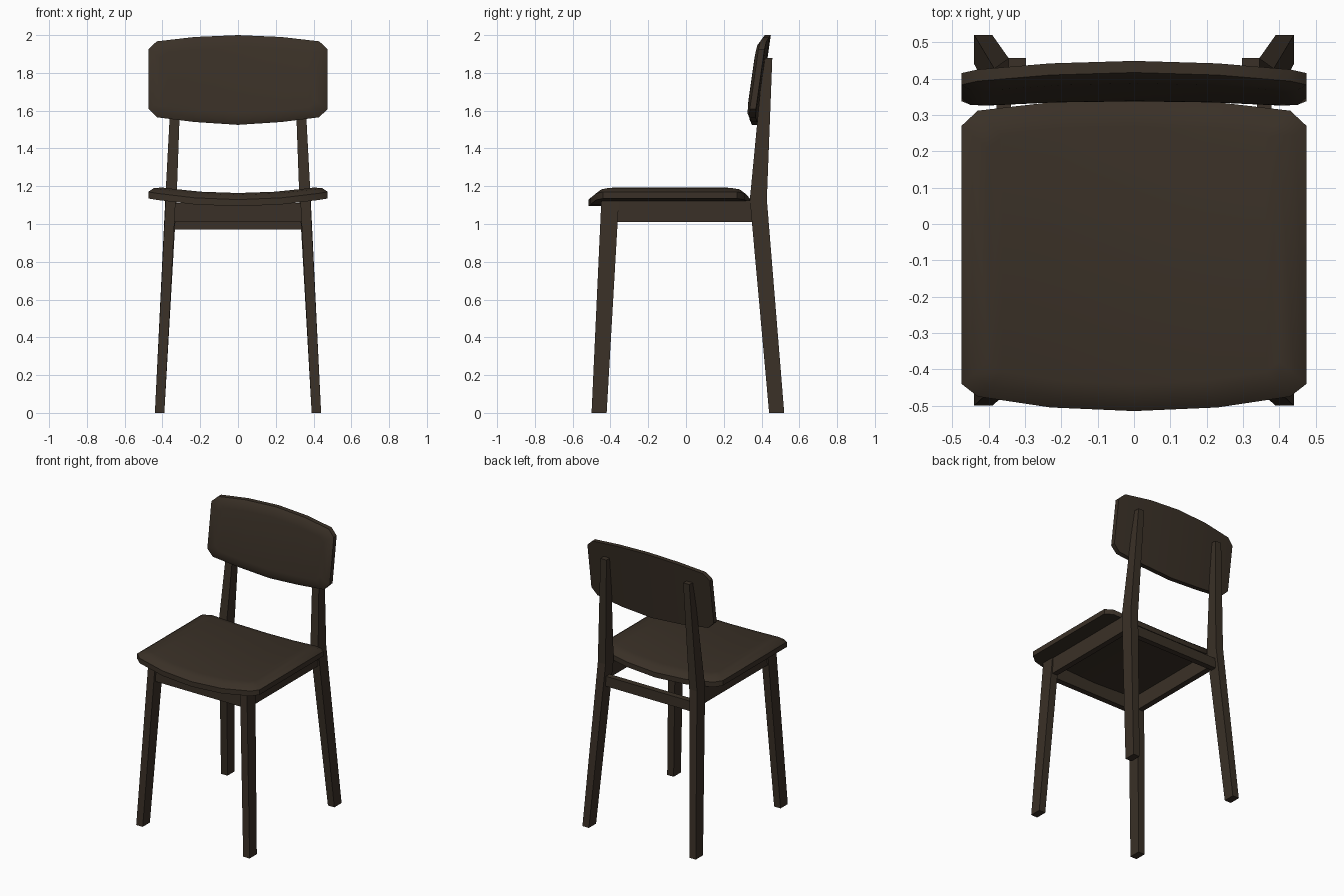
import bpy, bmesh, math

if "Cube" in bpy.data.objects:
    bpy.data.objects.remove(bpy.data.objects["Cube"])

wood = bpy.data.materials.new("dark brown")
wood.diffuse_color = (0.042, 0.030, 0.020, 1)
wood.use_nodes = True
wood.node_tree.nodes["Principled BSDF"].inputs["Base Color"].default_value = wood.diffuse_color


def finish(bm, name, mirror=False, smooth=False):
    bmesh.ops.recalc_face_normals(bm, faces=bm.faces)
    me = bpy.data.meshes.new(name)
    bm.to_mesh(me)
    bm.free()
    ob = bpy.data.objects.new(name, me)
    bpy.context.collection.objects.link(ob)
    me.materials.append(wood)
    if mirror:
        ob.modifiers.new("mirror", 'MIRROR')
    if smooth:
        bpy.ops.object.select_all(action='DESELECT')
        ob.select_set(True)
        bpy.context.view_layer.objects.active = ob
        bpy.ops.object.shade_smooth_by_angle(angle=math.radians(40))
    return ob


def post(name, sections, mirror=False):
    """Four-sided bar through sections (z, x0, x1, y0, y1)."""
    bm = bmesh.new()
    rings = [[bm.verts.new(p) for p in ((x0, y0, z), (x1, y0, z), (x1, y1, z), (x0, y1, z))]
             for z, x0, x1, y0, y1 in sections]
    for a, b in zip(rings, rings[1:]):
        for i in range(4):
            j = (i + 1) % 4
            bm.faces.new((a[i], a[j], b[j], b[i]))
    bm.faces.new(rings[0])
    bm.faces.new(rings[-1])
    return finish(bm, name, mirror)


def pad(name, half, rings, place):
    """Panel with a rounded rim: half outline (u, low, high), rings (inset, height)."""
    cols = [(-u, a, b) for u, a, b in half] + [c for c in reversed(half) if c[0] > 0]
    cols = sorted(set(cols))
    n = len(cols)
    um = max(c[0] for c in cols)
    lo, hi = min(c[1] for c in cols), max(c[2] for c in cols)
    mid, vm = (lo + hi) / 2, (hi - lo) / 2
    outline = [(u, a) for u, a, b in cols] + [(u, b) for u, a, b in reversed(cols)]
    bm = bmesh.new()
    loops = []
    for inset, h in rings:
        su, sv = 1 - inset / um, 1 - inset / vm
        loops.append([bm.verts.new(place(u * su, mid + (v - mid) * sv, h)) for u, v in outline])
    m = len(outline)
    for a, b in zip(loops, loops[1:]):
        for i in range(m):
            j = (i + 1) % m
            bm.faces.new((a[i], a[j], b[j], b[i]))
    # close both sides with strips running across the panel
    for r in (loops[0], loops[-1]):
        for i in range(n - 1):
            bm.faces.new((r[i], r[i + 1], r[m - 2 - i], r[m - 1 - i]))
    return finish(bm, name, smooth=True)


# dished seat
pad("seat",
    [(0.475, -0.44, 0.27), (0.43, -0.475, 0.312), (0.23, -0.505, 0.335), (0.0, -0.515, 0.345)],
    [(0, 0), (0, 0.035), (0.03, 0.06), (0.075, 0.07)],
    lambda u, v, h: (u, v, 1.094 + 0.041 * (u / 0.475) ** 2 + h))

# curved, leaning backrest
pad("backrest",
    [(0.475, 1.61, 1.925), (0.43, 1.565, 1.967), (0.23, 1.54, 1.99), (0.0, 1.525, 2.0)],
    [(0, 0), (0, 0.032), (0.025, 0.047), (0.065, 0.052)],
    lambda u, v, h: (u, 0.449 - (2.0 - v) * 0.143 - 0.023 * (u / 0.475) ** 2 - h, v))

# splayed legs, the rear ones bending up to carry the backrest
post("front_leg", [(0, 0.39, 0.44, -0.50, -0.42), (1.13, 0.33, 0.383, -0.448, -0.355)], True)
post("rear_leg", [(0, 0.39, 0.44, 0.44, 0.52), (1.13, 0.325, 0.385, 0.338, 0.428),
                  (1.88, 0.298, 0.345, 0.41, 0.457)], True)

# rails under the seat
post("side_rail", [(1.01, 0.338, 0.378, -0.40, 0.38), (1.125, 0.338, 0.378, -0.40, 0.38)], True)
post("front_rail", [(1.01, -0.34, 0.34, -0.435, -0.395), (1.11, -0.34, 0.34, -0.435, -0.395)])
post("rear_rail", [(0.97, -0.34, 0.34, 0.375, 0.415), (1.04, -0.34, 0.34, 0.375, 0.415)])
